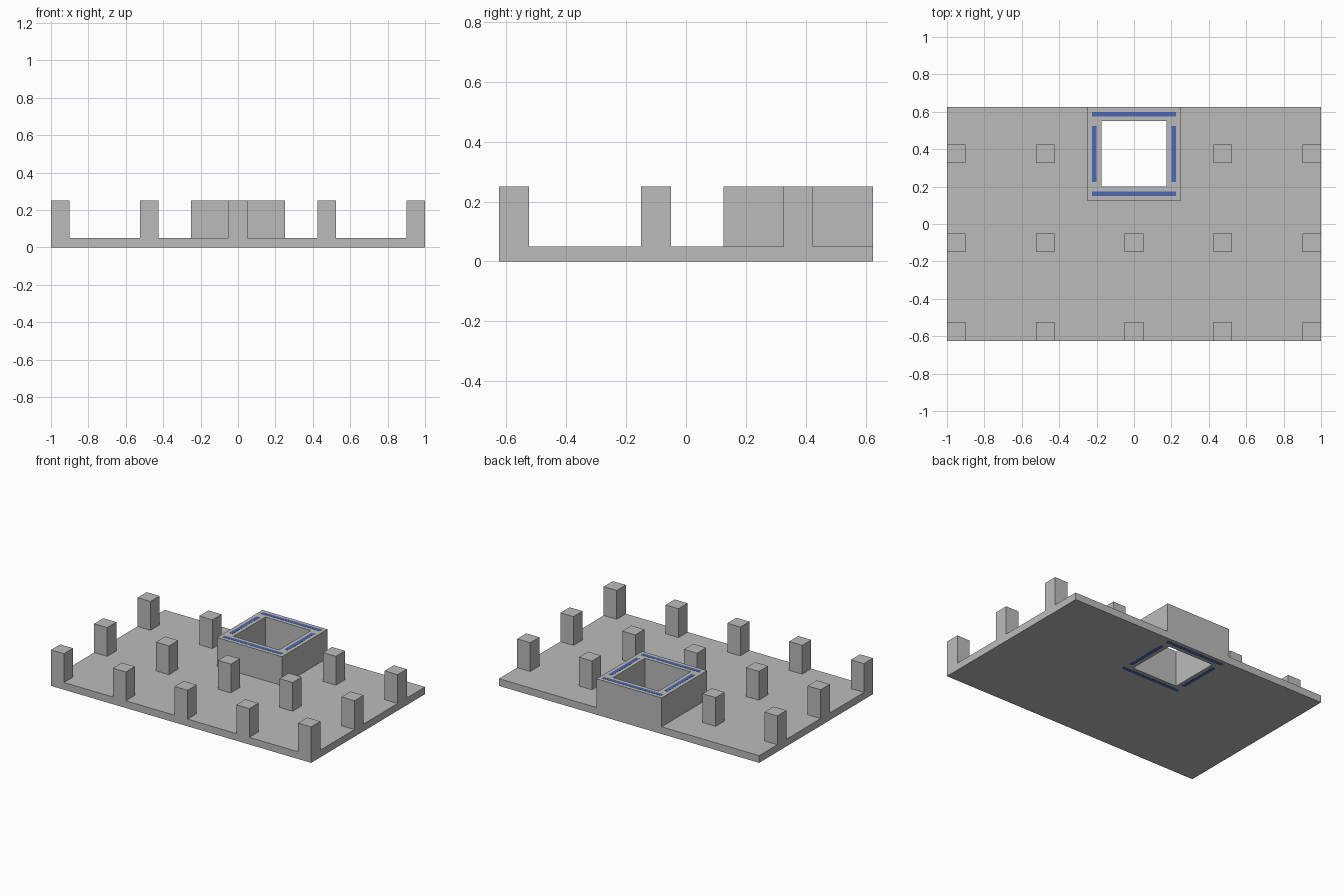
import bpy
import bmesh

if "Cube" in bpy.data.objects:
    bpy.data.objects.remove(bpy.data.objects["Cube"])


def material(name, color):
    m = bpy.data.materials.new(name)
    m.diffuse_color = (*color, 1.0)
    m.use_nodes = True
    m.node_tree.nodes["Principled BSDF"].inputs["Base Color"].default_value = m.diffuse_color
    return m


GREY = material("light grey", (0.5, 0.5, 0.5))
BLUE = material("inlay blue", (0.07, 0.14, 0.45))


def finish(bm, name, mat):
    bmesh.ops.recalc_face_normals(bm, faces=bm.faces)
    mesh = bpy.data.meshes.new(name)
    bm.to_mesh(mesh)
    bm.free()
    mesh.materials.append(mat)
    obj = bpy.data.objects.new(name, mesh)
    bpy.context.collection.objects.link(obj)
    return obj


def box(name, cx, cy, sx, sy, z0, z1, mat):
    bm = bmesh.new()
    bmesh.ops.create_cube(bm, size=1)
    for v in bm.verts:
        v.co.x = cx + v.co.x * sx
        v.co.y = cy + v.co.y * sy
        v.co.z = z0 if v.co.z < 0 else z1
    return finish(bm, name, mat)


def frame(name, outer, inner, z0, z1, mat):
    """Rectangular block with a rectangular hole; rects are x0, x1, y0, y1."""
    bm = bmesh.new()

    def loop(r, z):
        x0, x1, y0, y1 = r
        return [bm.verts.new((x, y, z)) for x, y in
                ((x0, y0), (x1, y0), (x1, y1), (x0, y1))]

    loops = [loop(outer, z0), loop(outer, z1), loop(inner, z1), loop(inner, z0)]
    for a, b in zip(loops, loops[1:] + loops[:1]):
        for i in range(4):
            j = (i + 1) % 4
            bm.faces.new((a[i], a[j], b[j], b[i]))
    return finish(bm, name, mat)


BASE_TOP, TOP = 0.05, 0.25
WELL_Y = 0.375
well = (-0.175, 0.175, WELL_Y - 0.175, WELL_Y + 0.175)

# Base slab and the raised collar around the square opening
frame("base_slab", (-1, 1, -0.625, 0.625), well, 0, BASE_TOP, GREY)
frame("opening_collar", (-0.25, 0.25, WELL_Y - 0.25, WELL_Y + 0.25), well,
      BASE_TOP, TOP, GREY)

# Grid of posts; the collar replaces the middle one in the back row
for row, y in enumerate((-0.575, -0.1, WELL_Y)):
    for col in range(5):
        if row == 2 and col == 2:
            continue
        box(f"post_{row}_{col}", -0.95 + col * 0.475, y, 0.1, 0.1,
            BASE_TOP, TOP, GREY)

# Blue strips running through the collar, visible on top and underneath
for side, label in ((-1, "a"), (1, "b")):
    box(f"long_strip_{label}", 0, WELL_Y + side * 0.2125, 0.45, 0.025,
        -0.001, TOP + 0.001, BLUE)
    box(f"short_strip_{label}", side * 0.2125, WELL_Y, 0.025, 0.3,
        -0.001, TOP + 0.001, BLUE)
